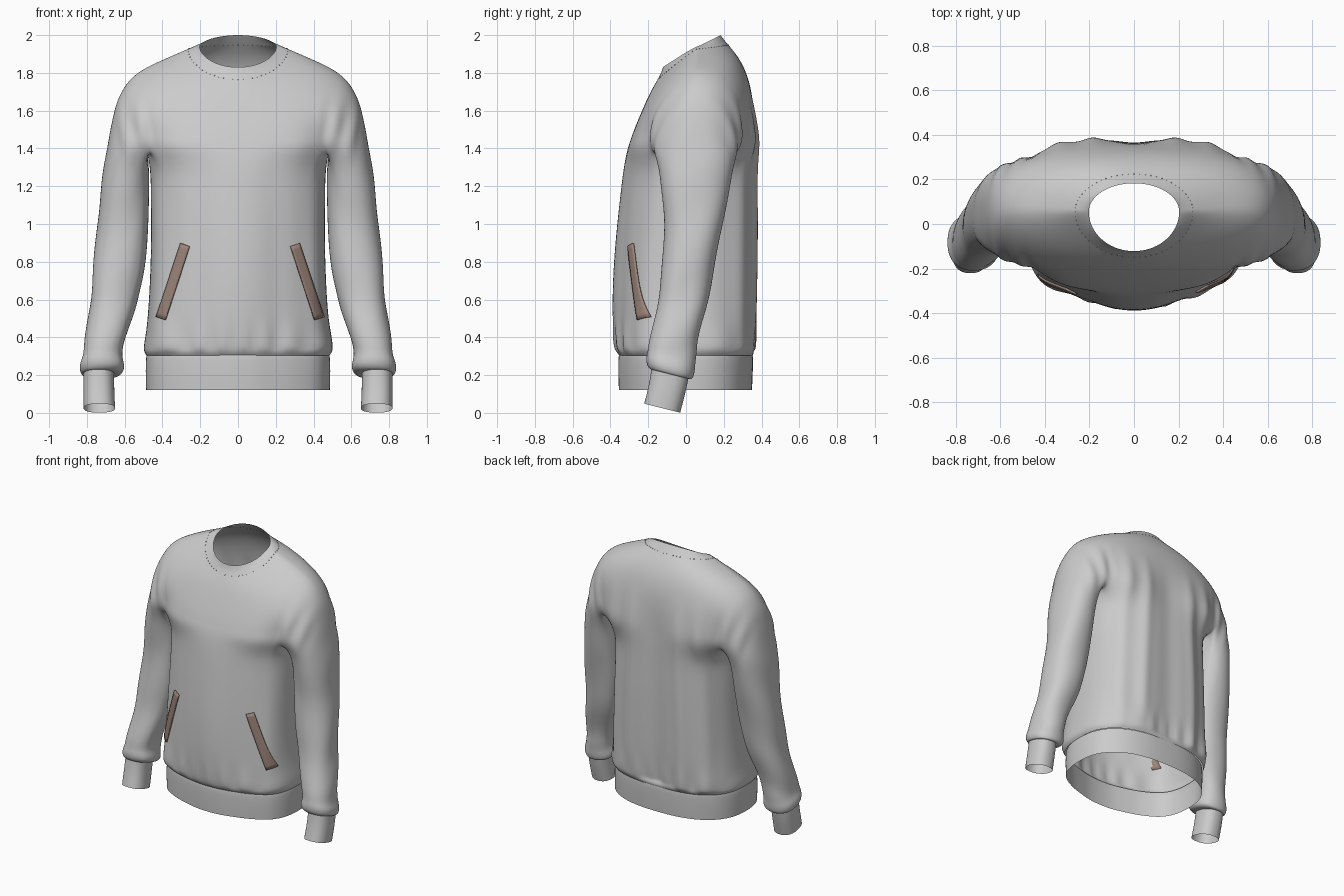
import bpy, bmesh, math
from mathutils import Vector
from mathutils.bvhtree import BVHTree

if "Cube" in bpy.data.objects:
    bpy.data.objects.remove(bpy.data.objects["Cube"])

N, ARM, K = 64, 9, 7   # ring sides, armpit index, underarm points
P = 2.35               # roundness of the cross-sections


def spow(v, e):
    return math.copysign(abs(v) ** e, v)


def oval(phi, hx, yf, yb, yc, xc=0.0, p=P):
    s = spow(math.sin(phi), 2 / p)
    return xc + hx * spow(math.cos(phi), 2 / p), yc + s * ((yb - yc) if s > 0 else (yc - yf))


def angle_of(co, hx, yf, yb, yc, xc=0.0):
    v = (co.y - yc) / ((yb - yc) if co.y > yc else (yc - yf))
    return math.atan2(spow(v, P / 2), spow((co.x - xc) / hx, P / 2))


def bridge(bm, a, b):
    n = len(a)
    for i in range(n):
        bm.faces.new((a[i], a[(i + 1) % n], b[(i + 1) % n], b[i]))


def yoke_ring(bm, hx, yf, yb, zf, zs, zb, dent=0.0):
    ring = []
    yc = 0.055
    for i in range(N):
        t = 2 * math.pi * i / N
        s = math.sin(t)
        # neck opening is a plain ellipse, the back is fuller than the chest
        p = 2.0 if hx < 0.3 else (2.55 if s > 0 and hx > 0.55 else P)
        p_x, p_y = oval(t, hx, yf, yb, yc, 0, p)
        z = zs + ((zb if s > 0 else zf) - zs) * abs(s) ** 1.1
        fold = math.degrees(math.acos(min(1, abs(math.cos(t))))) - 50.6
        p_y -= (-1 if s < 0 else 0.6) * dent * math.exp(-(fold / 9) ** 2)
        ring.append(bm.verts.new((p_x, p_y, z)))
    return ring


def finish(bm, name, levels=2, mat=None, shape=None):
    bmesh.ops.recalc_face_normals(bm, faces=bm.faces[:])
    me = bpy.data.meshes.new(name)
    bm.to_mesh(me)
    bm.free()
    ob = bpy.data.objects.new(name, me)
    bpy.context.collection.objects.link(ob)
    if levels:
        ob.modifiers.new("smooth", 'SUBSURF').levels = levels
        dg = bpy.context.evaluated_depsgraph_get()
        dg.update()
        ob.data = bpy.data.meshes.new_from_object(ob.evaluated_get(dg))
        ob.modifiers.clear()
    if shape:
        nrm = [v.normal.copy() for v in ob.data.vertices]
        for v, n in zip(ob.data.vertices, nrm):
            v.co += n * shape(v.co)
    for p in ob.data.polygons:
        p.use_smooth = True
    if mat:
        ob.data.materials.append(mat)
    return ob


def ramp(v, a, b):
    t = max(0, min(1, (v - a) / (b - a)))
    return t * t * (3 - 2 * t)


def flatten(x, y, amount):
    # the front slopes back on both sides of the belly
    ax = abs(x)
    return amount * ramp(ax, 0.05, 0.22) * (1 - ramp(ax, 0.33, 0.46)) * ramp(-y, 0.05, 0.2)


def cloth_folds(c):
    x, y, z = c
    ax = abs(x)
    sleeve = ramp(ax, 0.5, 0.56) * (1 - ramp(z, 1.2, 1.5))
    torso = 1 - ramp(ax, 0.46, 0.52)
    edge = ramp(z, 0.305, 0.35)
    d = torso * edge * 0.006 * math.exp(-((z - 0.37) / 0.1) ** 2) * math.sin(40 * x + 3 * math.sin(6 * x))
    # long vertical folds of the back, hollow along the spine
    back = ramp(y, 0.12, 0.28) * edge * (1 - ramp(z, 1.4, 1.75))
    humps = sum(math.exp(-((ax - h - 0.015 * math.sin(3 * z)) / 0.045) ** 2) for h in (0.2, 0.35))
    d += back * torso * (0.014 * humps - 0.003 - 0.02 * math.exp(-(x / 0.1) ** 2))
    # slanted sleeve folds, strongest at the lower arm
    low = 0.4 + 0.6 * (1 - ramp(z, 0.5, 0.9))
    d += sleeve * ramp(z, 0.26, 0.4) * 0.006 * low * math.sin(17 * z - 14 * y + 8 * ax)
    # soft drape from armpit up to the shoulder
    arm = math.exp(-((z - 1.5) / 0.13) ** 2) * ramp(ax, 0.4, 0.5) * (1 - ramp(ax, 0.6, 0.68))
    d += arm * 0.006 * math.sin(60 * (ax - 0.47) - 12 * (z - 1.45))
    return d


# Collar: neck edge to stitched seam
NECK = (0.203, -0.122, 0.183, 1.83, 1.938, 2.0)
MID = (0.228, -0.132, 0.2, 1.797, 1.938, 1.977)
SEAM = (0.265, -0.15, 0.225, 1.765, 1.925, 1.947)
bm = bmesh.new()
rings = [yoke_ring(bm, *r) for r in (NECK, MID, SEAM)]
for a, b in zip(rings, rings[1:]):
    bridge(bm, a, b)
stitch_pts = [v.co.copy() for v in rings[-1]]
finish(bm, "collar")

# Collar stitches
bm = bmesh.new()
for p in stitch_pts:
    r = bmesh.ops.create_cube(bm, size=0.004)
    bmesh.ops.translate(bm, verts=r["verts"], vec=p)
finish(bm, "collar_stitches", 0)

# Body: shoulders, then torso and two sleeves branching at the armpits
bm = bmesh.new()
yoke = [SEAM,
        (0.40, -0.188, 0.278, 1.70, 1.868, 1.885),
        (0.52, -0.22, 0.322, 1.63, 1.815, 1.80),
        (0.597, -0.25, 0.348, 1.56, 1.745, 1.70),
        (0.643, -0.275, 0.367, 1.50, 1.65, 1.60, 0.012),
        (0.67, -0.292, 0.38, 1.45, 1.54, 1.50, 0.03),
        (0.69, -0.31, 0.386, 1.40, 1.42, 1.42, 0.045)]
rings = [yoke_ring(bm, *r) for r in yoke]
for a, b in zip(rings, rings[1:]):
    bridge(bm, a, b)
S = rings[-1]

under = {}
for side in (1, -1):
    ends = [S[(i if side > 0 else N // 2 - i) % N].co for i in (ARM, -ARM)]
    under[side] = []
    for k in range(1, K + 1):
        t = k / (K + 1)
        p = ends[0].lerp(ends[1], t)
        p.x += side * 0.012 * math.sin(math.pi * t)
        under[side].append(bm.verts.new(p))

TORSO = [(1.30, .463, -.332, .389), (1.15, .462, -.35, .39), (1.0, .46, -.368, .391),
         (.80, .462, -.388, .389), (.60, .471, -.396, .385), (.46, .483, -.393, .379),
         (.36, .502, -.384, .373), (.325, .50, -.374, .368), (.305, .486, -.358, .355)]
prev = S[ARM:N // 2 - ARM + 1] + under[-1] + S[N // 2 + ARM:N - ARM + 1] + under[1][::-1]
angles = [angle_of(v.co, 0.46, -0.31, 0.385, 0.03) for v in prev]
for z, hx, yf, yb in TORSO:
    ring = []
    for a in angles:
        low = 1 - ramp(z, 0.75, 1.3)   # the lower torso is boxier than the chest
        x, y = oval(a, hx, yf, yb, 0.01, 0, P + (0.35 if a < 0 else 0.2) * low)
        ring.append(bm.verts.new((x, y + flatten(x, y, 0.015 + 0.025 * low * ramp(z, 0.2, 0.55)), z)))
    bridge(bm, prev, ring)
    prev = ring

# sleeve slices: z, inner x, outer x, front y, back y
SLEEVE = [(1.30, .468, .712, -.145, .255), (1.13, .47, .732, -.122, .22), (.95, .475, .75, -.116, .185),
          (.76, .489, .768, -.126, .15), (.60, .53, .782, -.146, .11), (.48, .572, .796, -.17, .08),
          (.36, .605, .81, -.19, .06), (.295, .613, .82, -.2, .05), (.26, .602, .838, -.212, .048),
          (.225, .602, .838, -.21, .042), (.205, .625, .828, -.195, .03), (.205, .655, .818, -.183, .015)]


def sleeve_point(a, side, z, xi, xo, yf, yb):
    yc, xc = (yf + yb) / 2, (xi + xo) / 2
    x, y = oval(a, (xo - xi) / 2, yf, yb, yc, xc)
    return side * x, y, z - 0.25 * (y - yc) * (1 - ramp(z, 0.4, 0.9))


for side in (1, -1):
    prev = [S[(i if side > 0 else N // 2 - i) % N] for i in range(-ARM, ARM + 1)] + under[side]
    angles = [angle_of(Vector((abs(v.co.x), v.co.y, 0)), 0.115, -0.2, 0.3, 0.05, 0.575) for v in prev]
    for row in SLEEVE:
        ring = [bm.verts.new(sleeve_point(a, side, *row)) for a in angles]
        bridge(bm, prev, ring)
        prev = ring
body = finish(bm, "sweater_body", 2, shape=cloth_folds)

# Ribbed waistband
bm = bmesh.new()
prev = None
for z, hx, yf, yb in ((.307, .484, -.356, .353), (.29, .489, -.36, .356), (.2, .49, -.36, .354), (.12, .488, -.357, .35)):
    ring = []
    for i in range(48):
        x, y = oval(2 * math.pi * i / 48, hx, yf, yb, 0, 0, 2.45)
        ring.append(bm.verts.new((x, y + flatten(x, y, 0.018), z)))
    if prev:
        bridge(bm, prev, ring)
    prev = ring
finish(bm, "waistband")

# Cuffs
for side, label in ((1, "right"), (-1, "left")):
    bm = bmesh.new()
    prev = None
    for row in ((.215, .655, .818, -.183, .015), (.13, .655, .82, -.195, -.002), (.025, .65, .818, -.222, -.03)):
        ring = [bm.verts.new(sleeve_point(2 * math.pi * i / 24, side, *row)) for i in range(24)]
        if prev:
            bridge(bm, prev, ring)
        prev = ring
    finish(bm, label + "_cuff")

# Pocket welts laid on the front of the body
brown = bpy.data.materials.new("pocket_brown")
brown.diffuse_color = (0.33, 0.23, 0.19, 1)
brown.use_nodes = True
brown.node_tree.nodes["Principled BSDF"].inputs["Base Color"].default_value = brown.diffuse_color
tree = BVHTree.FromPolygons([v.co for v in body.data.vertices], [p.vertices[:] for p in body.data.polygons])
top, bottom = Vector((0.302, 0, 0.89)), Vector((0.43, 0, 0.50))
across = Vector((0.024, 0, 0.008))
for side, label in ((1, "right"), (-1, "left")):
    bm = bmesh.new()
    rows = []
    for i in range(17):
        row = []
        for j in (-1, -0.5, 0, 0.5, 1):
            # the left welt sits slightly closer to the centre
            p = top.lerp(bottom, i / 16) + across * j - Vector((0.022 * (side < 0), 0, 0))
            hit = tree.ray_cast(Vector((side * p.x, -2, p.z)), Vector((0, 1, 0)))[0]
            y = hit.y if hit else -0.2
            row.append(bm.verts.new((side * p.x, y - 0.006, p.z)))
        rows.append(row)
    for a, b in zip(rows, rows[1:]):
        for j in range(4):
            bm.faces.new((a[j], a[j + 1], b[j + 1], b[j]))
    welt = finish(bm, label + "_pocket_welt", 0, brown)
    solid = welt.modifiers.new("thickness", 'SOLIDIFY')
    solid.thickness, solid.offset = 0.01, 0
